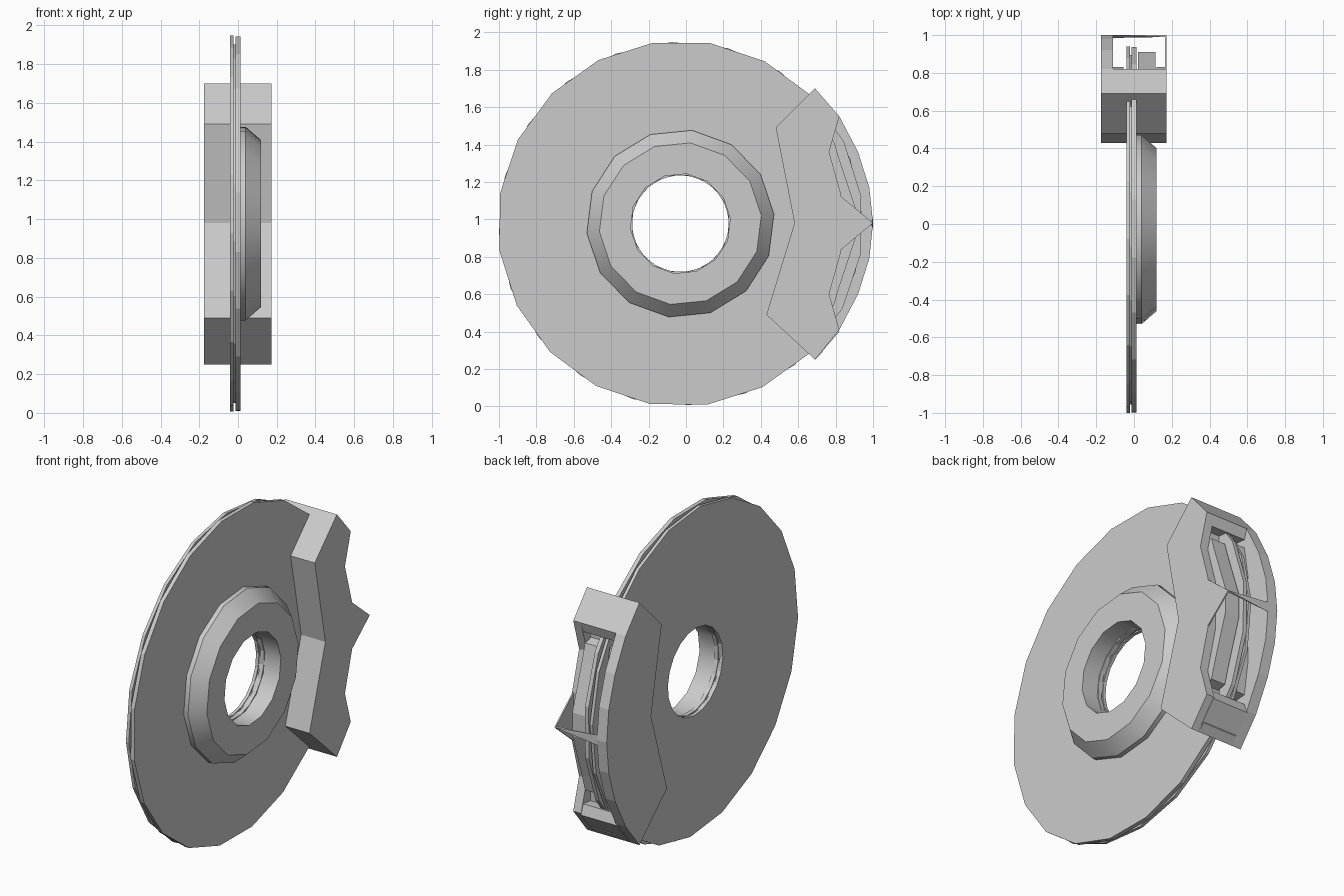
import bpy, bmesh, math

if "Cube" in bpy.data.objects:
    bpy.data.objects.remove(bpy.data.objects["Cube"])

CY, CZ = -0.03, 0.977   # axle position


def finish(name, bm):
    bmesh.ops.recalc_face_normals(bm, faces=bm.faces)
    me = bpy.data.meshes.new(name)
    bm.to_mesh(me)
    bm.free()
    ob = bpy.data.objects.new(name, me)
    bpy.context.collection.objects.link(ob)
    return ob


def prism(name, pts, x0, x1):
    """Extrude a (y, z) outline along x."""
    bm = bmesh.new()
    a = [bm.verts.new((x0, y, z)) for y, z in pts]
    b = [bm.verts.new((x1, y, z)) for y, z in pts]
    bm.faces.new(a)
    bm.faces.new(b)
    n = len(pts)
    for i in range(n):
        j = (i + 1) % n
        bm.faces.new((a[i], a[j], b[j], b[i]))
    return finish(name, bm)


def lathe(name, profile, sides, phase=0.0):
    """Revolve a closed (x, radius) loop around the axle."""
    bm = bmesh.new()
    rings = []
    for i in range(sides):
        t = math.tau * i / sides + phase
        rings.append([bm.verts.new((x, CY + r * math.cos(t), CZ + r * math.sin(t)))
                      for x, r in profile])
    m = len(profile)
    for i in range(sides):
        p, q = rings[i], rings[(i + 1) % sides]
        for k in range(m):
            l = (k + 1) % m
            bm.faces.new((p[k], p[l], q[l], q[k]))
    return finish(name, bm)


def mirrored(upper):
    """Complete an outline by reflecting its upper half about the axle height."""
    return upper + [(y, 2 * 0.98 - z) for y, z in reversed(upper) if abs(z - 0.98) > 1e-4]


# Disc: two friction rings with a vent groove between them
lathe("disc_front_ring", [(-0.012, 0.26), (0.012, 0.26), (0.012, 0.978), (-0.012, 0.978)], 20, 0.15)
lathe("disc_back_ring", [(-0.041, 0.26), (-0.022, 0.26), (-0.022, 0.972), (-0.041, 0.972)], 20, 0.05)
lathe("disc_vent_core", [(-0.024, 0.27), (-0.01, 0.27), (-0.01, 0.93), (-0.024, 0.93)], 20, 0.1)

# Raised hub with a bevelled shoulder and bored centre
hub = lathe("hub", [(-0.041, 0.268), (0.118, 0.268), (0.118, 0.435), (0.04, 0.503),
                    (0.005, 0.503), (-0.03, 0.4)], 14, 0.1)
bpy.context.view_layer.objects.active = hub
hub.select_set(True)
bpy.ops.object.shade_smooth_by_angle(angle=math.radians(30))

# Caliper: shared inner outline (bottom to top), then each part's outer edge
inner = [(0.69, 0.25), (0.43, 0.49), (0.58, 0.98), (0.48, 1.49), (0.69, 1.70)]
prism("caliper_body", inner + [(0.73, 1.65), (0.74, 0.98), (0.73, 0.29)], -0.11, 0.12)
prism("caliper_back_plate", inner + mirrored(
    [(0.82, 1.55), (0.92, 1.36), (0.98, 1.17), (1.0, 0.98)]), -0.175, -0.11)
prism("caliper_front_plate", inner + mirrored(
    [(0.82, 1.55), (0.765, 1.36), (0.83, 1.13)]), 0.12, 0.172)

# End blocks closing the window
end = [(0.69, 1.70), (0.82, 1.55), (0.80, 1.49), (0.70, 1.50)]
prism("caliper_top_block", end, -0.115, 0.125)
prism("caliper_bottom_block", [(y, 1.95 - z) for y, z in end], -0.115, 0.125)

# Brake pads either side of the disc
pad = mirrored([(0.70, 1.44), (0.79, 1.42), (0.82, 1.32), (0.91, 1.05)])
prism("front_pad", pad, 0.02, 0.115)
prism("back_pad", mirrored([(0.70, 1.45), (0.80, 1.44), (0.83, 1.25)]), -0.11, -0.055)

# Centre spike on the front plate and the narrow strap tying it to the back plate
prism("spike_plate", [(0.82, 1.13), (1.0, 0.98), (0.82, 0.83)], 0.164, 0.172)
bm = bmesh.new()
for co in [(-0.11, 1.0, 1.01), (-0.11, 1.0, 0.95), (-0.11, 0.985, 0.98),
           (0.172, 1.0, 0.98), (0.172, 0.99, 0.984), (0.172, 0.99, 0.976)]:
    bm.verts.new(co)
bmesh.ops.convex_hull(bm, input=bm.verts)
finish("spike_strap", bm)
